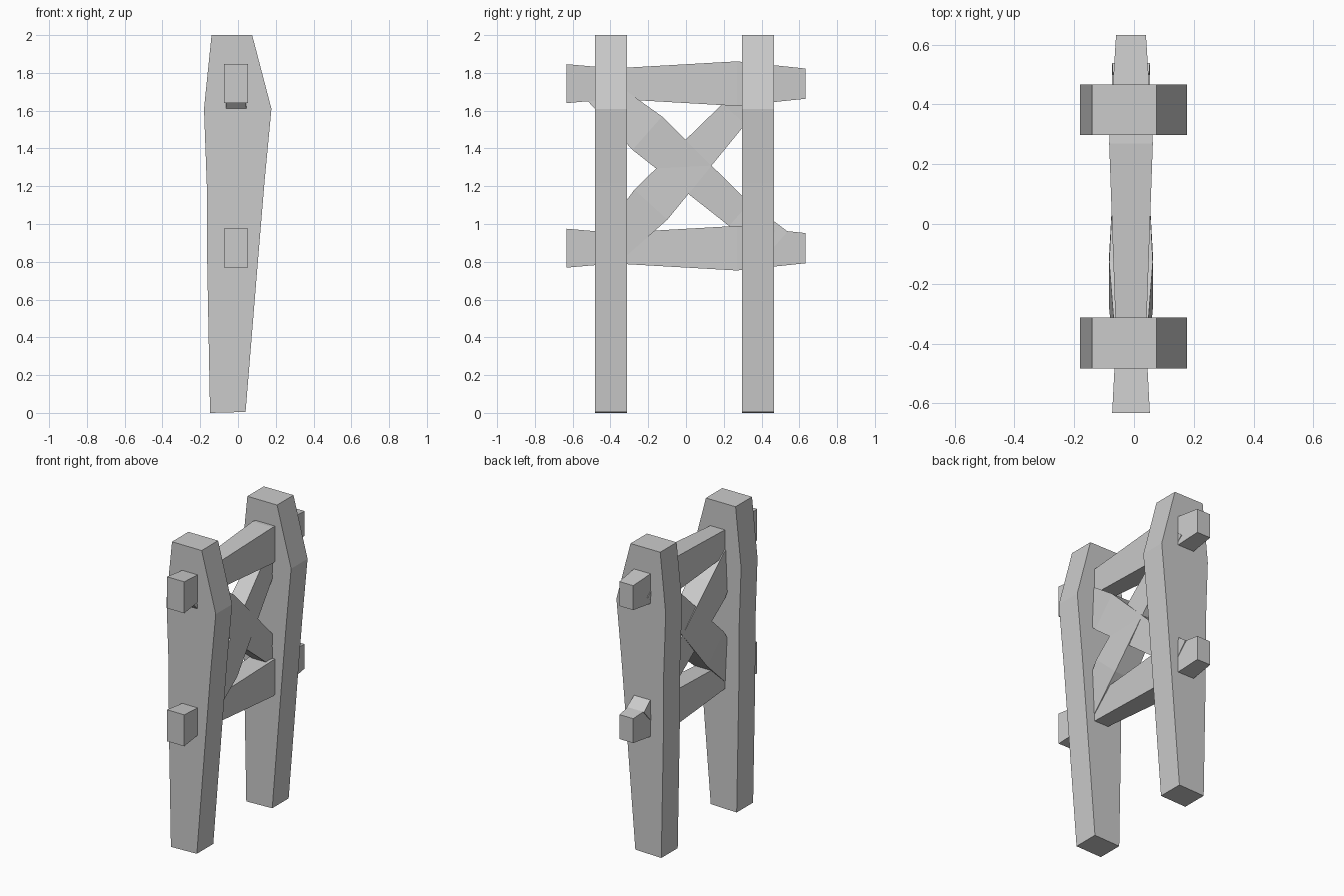
import bpy
from math import sin, cos, radians

if "Cube" in bpy.data.objects:
    bpy.data.objects.remove(bpy.data.objects["Cube"])

POST = [(-0.148, 0.0), (0.04, 0.005), (0.105, 0.8), (0.14, 1.22), (0.177, 1.61),
        (0.075, 2.0), (-0.14, 2.0), (-0.18, 1.61), (-0.165, 1.2), (-0.163, 0.8)]
# Hewn timber: distance along axis, half width, half height
TIMBER = [(-0.632, 0.063, 0.103), (-0.38, 0.050, 0.081),
          (0.27, 0.073, 0.118), (0.632, 0.050, 0.080)]
X_MID = -0.01


def make(name, verts, faces):
    mesh = bpy.data.meshes.new(name)
    mesh.from_pydata(verts, [], faces)
    obj = bpy.data.objects.new(name, mesh)
    bpy.context.collection.objects.link(obj)
    return obj


def loft(name, rings):
    n = len(rings[0])
    verts = [v for ring in rings for v in ring]
    faces = [tuple(range(n))[::-1],
             tuple(range(len(verts) - n, len(verts)))]
    for r in range(len(rings) - 1):
        for i in range(n):
            j = (i + 1) % n
            faces.append((r * n + i, r * n + j, (r + 1) * n + j, (r + 1) * n + i))
    obj = make(name, verts, faces)
    import bmesh
    bm = bmesh.new()
    bm.from_mesh(obj.data)
    bmesh.ops.recalc_face_normals(bm, faces=bm.faces)
    bm.to_mesh(obj.data)
    bm.free()
    return obj


def timber(name, y, z, angle):
    c, s = cos(radians(angle)), sin(radians(angle))
    rings = []
    for t, w, h in TIMBER:
        rings.append([(X_MID + a * w, y + t * c - b * h * s, z + t * s + b * h * c)
                      for a, b in ((-1, -1), (1, -1), (1, 1), (-1, 1))])
    return loft(name, rings)


# Upright posts
for name, y0, y1 in (("front_post", -0.483, -0.313), ("back_post", 0.297, 0.467)):
    loft(name, [[(x, y, z) for x, z in POST] for y in (y0, y1)])

# Horizontal rails passing through the posts
timber("lower_rail", 0, 0.872, 0)
timber("upper_rail", 0, 1.743, 0)

# Crossed diagonal braces, thick ends toward the front post
timber("falling_brace", -0.003, 1.302, 180 - 41.5)
timber("rising_brace", -0.003, 1.302, 180 + 47.5)
